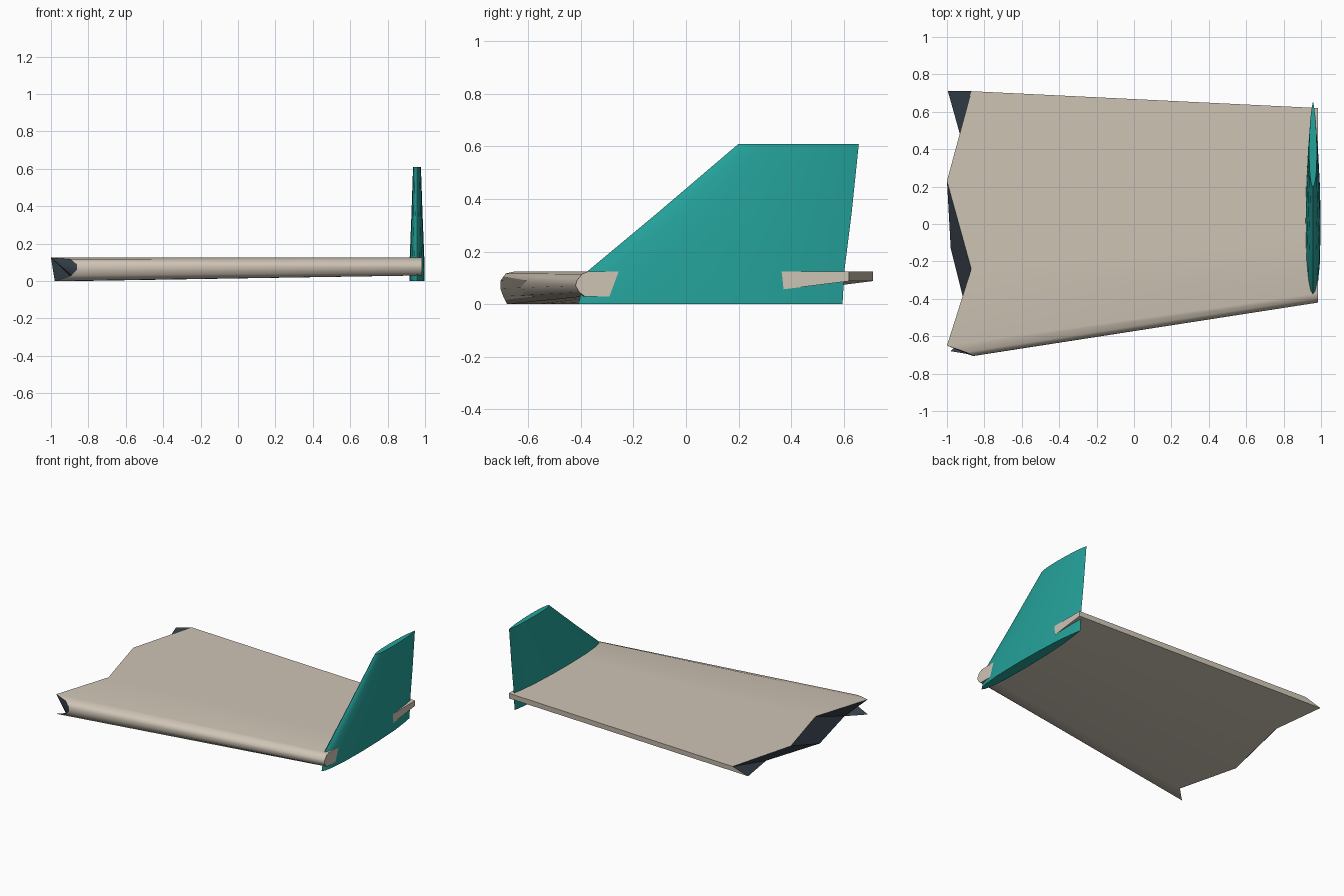
import bpy, bmesh

if "Cube" in bpy.data.objects:
    bpy.data.objects.remove(bpy.data.objects["Cube"])


def material(name, rgb):
    m = bpy.data.materials.new(name)
    m.diffuse_color = (*rgb, 1)
    m.use_nodes = True
    m.node_tree.nodes["Principled BSDF"].inputs["Base Color"].default_value = m.diffuse_color
    return m


cream = material("cream", (0.62, 0.55, 0.46))
teal = material("teal", (0.018, 0.36, 0.325))
charcoal = material("charcoal", (0.036, 0.05, 0.066))


def loft(name, rings, mats, angle, first_cap_mat=0):
    """Skin a list of equal-length rings and close both ends."""
    bm = bmesh.new()
    rows = [[bm.verts.new(p) for p in ring] for ring in rings]
    n = len(rows[0])
    for a, b in zip(rows, rows[1:]):
        for i in range(n):
            j = (i + 1) % n
            bm.faces.new((a[i], a[j], b[j], b[i]))
    first = bm.faces.new(rows[0][::-1])
    first.material_index = first_cap_mat
    bm.faces.new(rows[-1])
    bmesh.ops.recalc_face_normals(bm, faces=bm.faces[:])
    bmesh.ops.triangulate(bm, faces=[first])
    me = bpy.data.meshes.new(name)
    bm.to_mesh(me)
    bm.free()
    for m in mats:
        me.materials.append(m)
    ob = bpy.data.objects.new(name, me)
    bpy.context.collection.objects.link(ob)
    bpy.context.view_layer.objects.active = ob
    ob.select_set(True)
    bpy.ops.object.shade_smooth_by_angle(angle=angle)
    ob.select_set(False)
    return ob


# Wing: jagged broken root ring, then the clean tip ring
root = [
    (-0.87, 0.71, 0.125), (-1.0, 0.23, 0.125), (-0.87, -0.24, 0.125),
    (-1.0, -0.65, 0.125),
    (-0.90, -0.685, 0.117), (-0.86, -0.705, 0.09), (-0.86, -0.706, 0.06),
    (-0.89, -0.695, 0.03), (-0.98, -0.68, 0.0),
    (-0.87, -0.57, 0.0), (-0.98, -0.13, 0.0), (-0.90, 0.37, 0.045),
    (-0.995, 0.71, 0.088),
]
tip_profile = [
    (0.62, 0.125), (0.27, 0.125), (-0.08, 0.125), (-0.37, 0.125),
    (-0.395, 0.115), (-0.415, 0.09), (-0.42, 0.07),
    (-0.405, 0.045), (-0.385, 0.03),
    (-0.30, 0.03), (0.03, 0.03), (0.34, 0.053), (0.62, 0.088),
]
tip = [(0.985, y, z) for y, z in tip_profile]
loft("broken_wing", [root, tip], [cream, charcoal], 0.8, first_cap_mat=1)

# Fin: tapered streamlined section, stacked from the base upward
section = [(0, 0), (0.02, 0.32), (0.08, 0.62), (0.2, 0.9), (0.4, 1),
           (0.6, 0.92), (0.8, 0.66), (0.92, 0.32), (1, 0)]
levels = [(0.0, -0.41, 0.595, 0.041), (0.125, -0.375, 0.602, 0.039),
          (0.35, -0.105, 0.63, 0.030), (0.61, 0.2, 0.657, 0.021)]
fin_rings = []
for z, front, back, half in levels:
    side = [(0.957 + half * h, front + t * (back - front), z) for t, h in section]
    other = [(0.957 - half * h, front + t * (back - front), z)
             for t, h in section[-2:0:-1]]
    fin_rings.append(side + other)
loft("wingtip_fin", fin_rings, [teal], 0.7)
